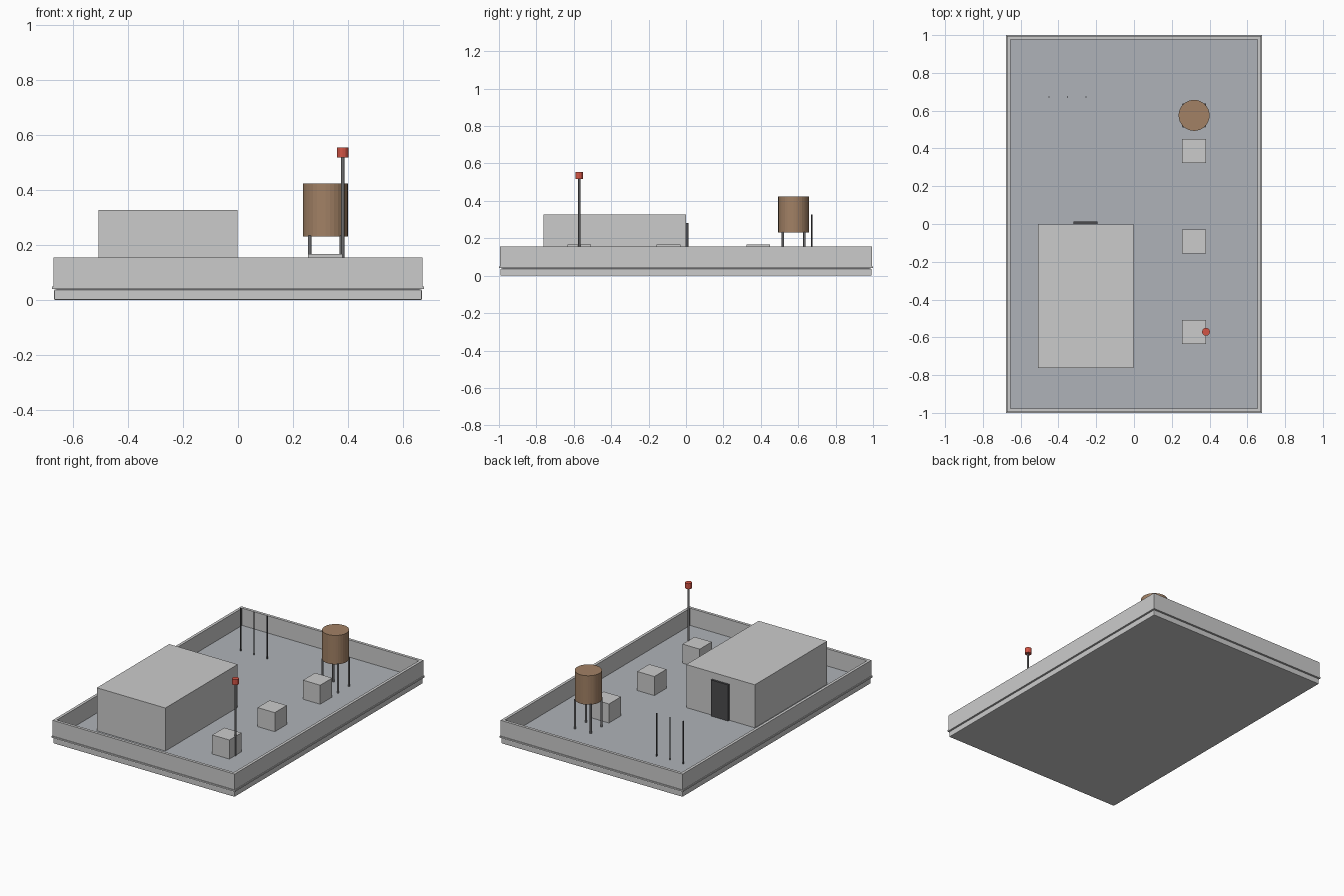
import bpy, bmesh
from math import pi

if "Cube" in bpy.data.objects:
    bpy.data.objects.remove(bpy.data.objects["Cube"])

FLOOR = 0.04


def material(name, r, g, b):
    m = bpy.data.materials.new(name)
    m.diffuse_color = (r, g, b, 1)
    m.use_nodes = True
    m.node_tree.nodes["Principled BSDF"].inputs["Base Color"].default_value = m.diffuse_color
    return m


DARK = material("dark_metal", 0.07, 0.07, 0.075)
STEEL = material("steel", 0.16, 0.16, 0.165)
WOOD = material("tank_wood", 0.36, 0.22, 0.13)
RED = material("beacon_red", 0.65, 0.09, 0.06)
ROOF = material("roof_blue_grey", 0.43, 0.45, 0.48)


def finish(name, bm, mat=None):
    bmesh.ops.recalc_face_normals(bm, faces=bm.faces)
    me = bpy.data.meshes.new(name)
    bm.to_mesh(me)
    bm.free()
    ob = bpy.data.objects.new(name, me)
    bpy.context.collection.objects.link(ob)
    if mat:
        me.materials.append(mat)
    return ob


def box(name, x0, x1, y0, y1, z0, z1, mat=None):
    bm = bmesh.new()
    bmesh.ops.create_cube(bm, size=1)
    bmesh.ops.scale(bm, vec=(x1 - x0, y1 - y0, z1 - z0), verts=bm.verts)
    bmesh.ops.translate(bm, vec=((x0 + x1) / 2, (y0 + y1) / 2, (z0 + z1) / 2), verts=bm.verts)
    return finish(name, bm, mat)


def cylinder(name, x, y, z0, z1, r, sides, mat):
    bm = bmesh.new()
    bmesh.ops.create_cone(bm, cap_ends=True, segments=sides, radius1=r, radius2=r, depth=z1 - z0)
    bmesh.ops.translate(bm, vec=(x, y, (z0 + z1) / 2), verts=bm.verts)
    return finish(name, bm, mat)


def frame(name, hx, hy, profile):
    """Sweep a closed (inset, z) profile round a rectangle."""
    bm = bmesh.new()
    loops = [[bm.verts.new((sx * (hx - d), sy * (hy - d), z)) for d, z in profile]
             for sx, sy in ((-1, -1), (1, -1), (1, 1), (-1, 1))]
    n = len(profile)
    for i in range(4):
        a, b = loops[i], loops[(i + 1) % 4]
        for j in range(n):
            k = (j + 1) % n
            bm.faces.new((a[j], b[j], b[k], a[k]))
    return finish(name, bm)


# Base slab with softened edges, and roof surface
slab = box("base_slab", -0.669, 0.669, -0.992, 0.992, 0, 0.038)
bev = slab.modifiers.new("bevel", "BEVEL")
bev.width, bev.segments = 0.004, 2
box("roof_floor", -0.66, 0.66, -0.98, 0.98, 0.03, FLOOR, ROOF)

# Parapet wall with a projecting ledge at its foot
frame("parapet", 0.677, 1.0,
      [(0, 0.04), (0, 0.05), (0.005, 0.05), (0.005, 0.155), (0.024, 0.155), (0.024, 0.036), (0.02, 0.036), (0.02, 0.04)])

# Stair house and door
box("stair_house", -0.508, -0.002, -0.763, 0.0, FLOOR, 0.327)
box("door", -0.32, -0.193, -0.004, 0.014, FLOOR, 0.281, DARK)

# Ventilation boxes
for i, y in enumerate((-0.571, -0.093, 0.386)):
    box(f"vent_box_{i + 1}", 0.254, 0.381, y - 0.0635, y + 0.0635, FLOOR, 0.167)

# Water tank on four legs
TX, TY, LEG = 0.318, 0.575, 0.0575
cylinder("water_tank", TX, TY, 0.231, 0.424, 0.082, 32, WOOD)
for sx in (-1, 1):
    for sy in (-1, 1):
        cylinder(f"tank_leg_{sx}_{sy}", TX + sx * LEG, TY + sy * LEG, FLOOR, 0.235, 0.0064, 12, STEEL)

# Beacon mast
cylinder("beacon_mast", 0.381, -0.571, FLOOR, 0.522, 0.0058, 12, STEEL)
cylinder("beacon_lamp", 0.381, -0.571, 0.518, 0.555, 0.021, 12, RED)

# Thin aerial rods
for i in range(3):
    cylinder(f"aerial_rod_{i + 1}", -0.45 + i * 0.098, 0.672, FLOOR, 0.327, 0.0036, 8, DARK)
